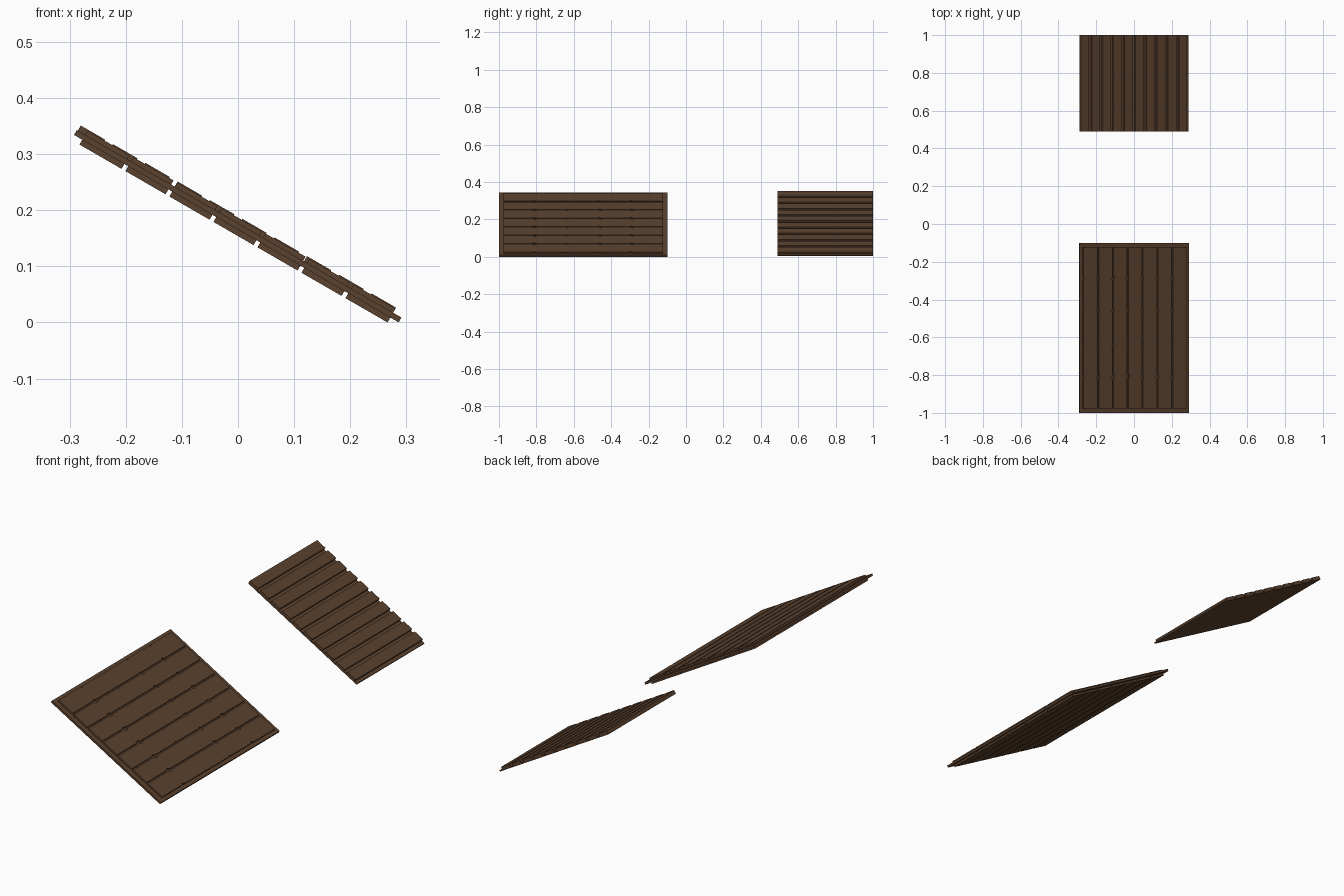
import bpy, bmesh, math
from mathutils import Matrix, Vector

if "Cube" in bpy.data.objects:
    bpy.data.objects.remove(bpy.data.objects["Cube"])

wood = bpy.data.materials.new("dark brown wood")
wood.diffuse_color = (0.105, 0.054, 0.028, 1)
wood.use_nodes = True
wood.node_tree.nodes["Principled BSDF"].inputs["Base Color"].default_value = wood.diffuse_color

# Local frame: x runs down the slope, z is the slope normal
SLOPE = Matrix.Translation((0, 0, 0.1724)) @ Matrix.Rotation(math.radians(30), 4, 'Y')


def prism(bm, outline, offset):
    """Extrude a closed outline along an offset vector."""
    face = bm.faces.new([bm.verts.new(p) for p in outline])
    new = bmesh.ops.extrude_face_region(bm, geom=[face], use_keep_orig=True)["geom"]
    bmesh.ops.translate(bm, vec=Vector(offset),
                        verts=[v for v in new if isinstance(v, bmesh.types.BMVert)])


def finish(bm, name):
    bmesh.ops.recalc_face_normals(bm, faces=bm.faces)
    me = bpy.data.meshes.new(name)
    bm.to_mesh(me)
    bm.free()
    me.materials.append(wood)
    ob = bpy.data.objects.new(name, me)
    ob.matrix_world = SLOPE
    bpy.context.collection.objects.link(ob)
    return ob


def rect(x0, x1, y0, y1, z):
    return [(x0, y0, z), (x1, y0, z), (x1, y1, z), (x0, y1, z)]


# Large panel: thin core board showing as a border all round
Y0, Y1 = -1.0, -0.1
bm = bmesh.new()
prism(bm, rect(-0.334, 0.334, Y0, Y1, -0.006), (0, 0, 0.010))
finish(bm, "large_panel_core")

# Planks on both faces, with small chipped notches along their long edges
NOTCHES = [(-0.81, 0.011), (-0.64, 0.005), (-0.46, 0.008), (-0.29, 0.009)]


def plank(bm, x0, x1, y0, y1, z0, z1, row):
    right, left = [(x1, y0)], [(x0, y0)]
    for k, (y, r) in enumerate(NOTCHES):
        for pts, x, side in ((right, x1, -1), (left, x0, 1)):
            s = r * (0.8 + 0.2 * ((row + k) % 2))
            yc = y + 0.004 * side
            pts += [(x, yc - s), (x + side * s * 0.6, yc - s * 0.4),
                    (x + side * s * 0.6, yc + s * 0.4), (x, yc + s)]
    right.append((x1, y1))
    left.append((x0, y1))
    prism(bm, [(x, y, z0) for x, y in right + left[::-1]], (0, 0, z1 - z0))


N, W, GAP = 7, 0.634, 0.008
for name, z0, z1 in (("large_panel_top_planks", 0.004, 0.0125),
                     ("large_panel_bottom_planks", -0.016, -0.006)):
    bm = bmesh.new()
    for i in range(N):
        a = -W / 2 + i * W / N
        plank(bm, a + (GAP / 2 if i else 0), a + W / N - (GAP / 2 if i < N - 1 else 0),
              Y0 + 0.024, Y1 - 0.022, z0, z1, i)
    finish(bm, name)

# Small panel: one grooved profile with ten raised slats and a flat underside
bm = bmesh.new()
E, PITCH, SLAT = 0.332, 0.0665, 0.05
profile = [(E, -0.003), (-E, -0.003)]
for i in range(10):
    a = -E + i * PITCH
    if i:
        profile.append((a, 0.003))
    profile += [(a, 0.0145), (a + SLAT, 0.0145), (a + SLAT, 0.003)]
profile.append((E, 0.003))
prism(bm, [(x, 0.49, z) for x, z in profile], (0, 0.51, 0))
finish(bm, "small_slatted_panel")
